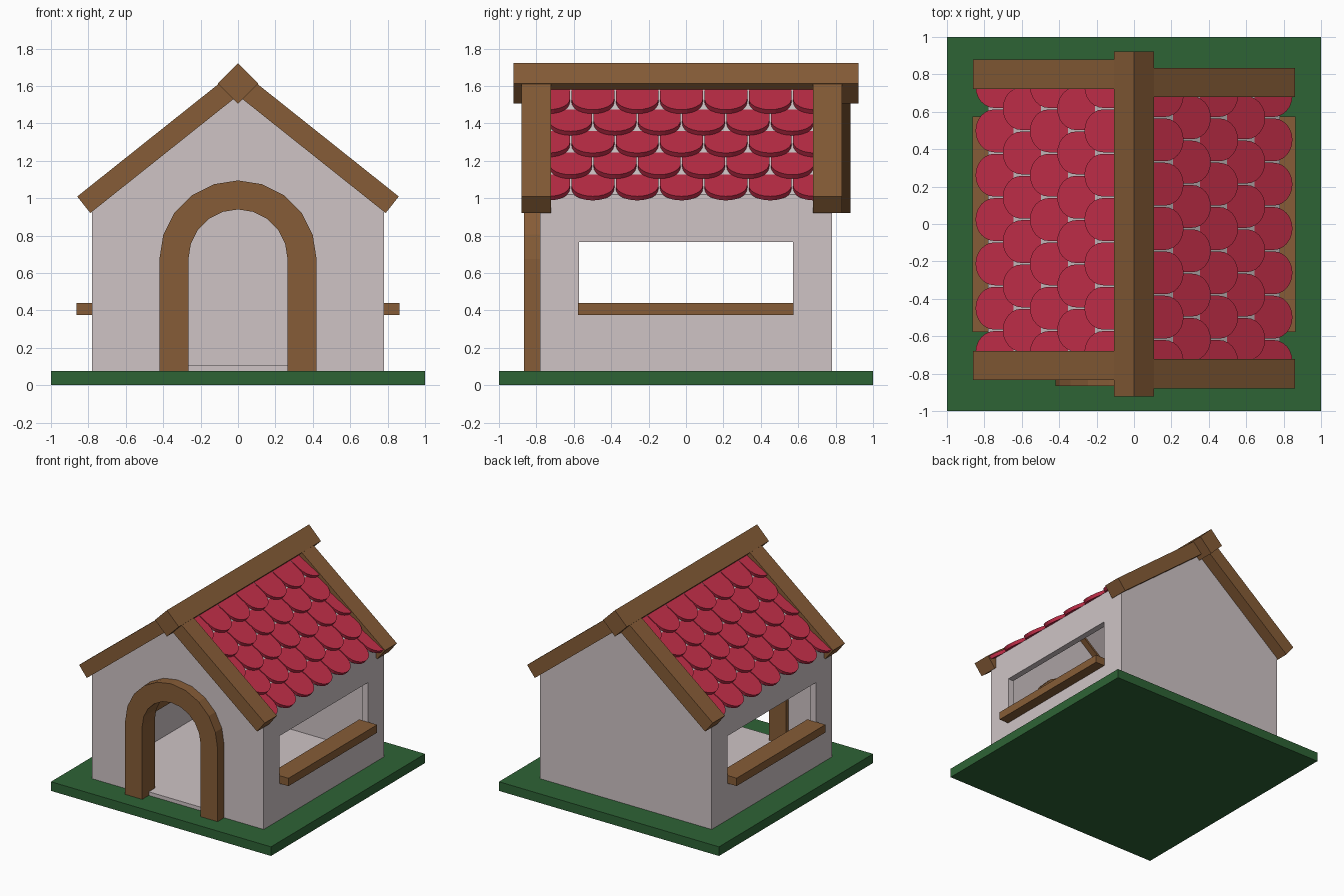
import bpy, bmesh, math
from mathutils import Vector

if "Cube" in bpy.data.objects:
    bpy.data.objects.remove(bpy.data.objects["Cube"])

def material(name, rgb):
    m = bpy.data.materials.new(name)
    m.diffuse_color = (*rgb, 1)
    m.use_nodes = True
    m.node_tree.nodes["Principled BSDF"].inputs["Base Color"].default_value = m.diffuse_color
    return m

GREEN = material("grass green", (0.027, 0.125, 0.036))
WALL = material("plaster grey", (0.62, 0.55, 0.56))
WOOD = material("wood brown", (0.24, 0.108, 0.038))
RED = material("tile red", (0.54, 0.027, 0.066))

def finish(name, bm, mat):
    bmesh.ops.recalc_face_normals(bm, faces=bm.faces)
    me = bpy.data.meshes.new(name)
    bm.to_mesh(me)
    bm.free()
    me.materials.append(mat)
    ob = bpy.data.objects.new(name, me)
    bpy.context.collection.objects.link(ob)
    return ob

def add_prism(bm, bottom, offset):
    """Extrude a closed loop of points by a vector."""
    a = [bm.verts.new(p) for p in bottom]
    b = [bm.verts.new(Vector(p) + Vector(offset)) for p in bottom]
    bm.faces.new(a)
    bm.faces.new(b)
    n = len(a)
    for i in range(n):
        j = (i + 1) % n
        bm.faces.new((a[i], a[j], b[j], b[i]))

def prism(name, xz, y0, y1, mat):
    bm = bmesh.new()
    add_prism(bm, [(x, y0, z) for x, z in xz], (0, y1 - y0, 0))
    return finish(name, bm, mat)

def box(name, x0, x1, y0, y1, z0, z1, mat):
    return prism(name, [(x0, z0), (x1, z0), (x1, z1), (x0, z1)], y0, y1, mat)

def gable(half, bottom, apex):
    eave = apex - half * SLOPE
    return [(-half, bottom), (half, bottom), (half, eave), (0, apex), (-half, eave)]

def arch(r, zc, bottom, seg=10):
    arc = [(r * math.cos(math.pi * i / seg), zc + r * math.sin(math.pi * i / seg))
           for i in range(seg + 1)]
    return [(r, bottom)] + arc + [(-r, bottom)]

SLOPE = 0.796
ANG = math.atan(SLOPE)
C, S = math.cos(ANG), math.sin(ANG)

def on_roof(d, y, n, side):
    """Distance down the slope, along the ridge, above the slope; side -1 turns it by 180 degrees."""
    return Vector((side * (d * C + n * S), side * y, 1.549 - d * S + n * C))

# base slab
box("base", -1, 1, -1, 1, 0, 0.075, GREEN)

# hollow walls with door and window openings
walls = prism("walls", gable(0.78, 0.07, 1.64), -0.78, 0.78, WALL)
cutters = [
    prism("cavity_cutter", gable(0.73, 0.105, 1.568), -0.73, 0.73, WALL),
    prism("door_cutter", arch(0.30, 0.675, 0.105), -0.9, -0.7, WALL),
    box("window_cutter", -0.9, 0.9, -0.572, 0.572, 0.40, 0.765, WALL),
]
bpy.context.view_layer.objects.active = walls
for c in cutters:
    c.hide_render = True
    mod = walls.modifiers.new(c.name, 'BOOLEAN')
    mod.operation = 'DIFFERENCE'
    mod.solver = 'EXACT'
    mod.object = c
    bpy.ops.object.modifier_apply(modifier=mod.name)
for c in cutters:
    bpy.data.objects.remove(c)

# door frame: band between two arches
bm = bmesh.new()
outer, inner = arch(0.42, 0.675, 0.07), arch(0.265, 0.675, 0.07)
rings = [[bm.verts.new((x, y, z)) for x, z in prof]
         for prof, y in ((outer, -0.865), (inner, -0.865), (inner, -0.70), (outer, -0.70))]
for k in range(4):
    p, q = rings[k], rings[(k + 1) % 4]
    for i in range(len(p) - 1):
        bm.faces.new((p[i], p[i + 1], q[i + 1], q[i]))
for e in (0, -1):
    bm.faces.new([r[e] for r in rings])
finish("door_frame", bm, WOOD)

# ridge beam
prism("ridge_beam", [(0, 1.722), (0.108, 1.614), (0, 1.506), (-0.108, 1.614)],
      -0.923, 0.923, WOOD)

PITCH, STEP = 0.237, 0.186
for side, label in ((1, "right"), (-1, "left")):
    # window sill
    x0, x1 = sorted((side * 0.70, side * 0.863))
    box(label + "_sill", x0, x1, -0.577, 0.575, 0.375, 0.44, WOOD)

    # sloping edge boards
    for end, y0, y1 in (("a", -0.88, -0.722), ("b", 0.68, 0.835)):
        bm = bmesh.new()
        loop = [on_roof(d, y0, n, side)
                for d, n in ((0, 0), (1.009, 0), (1.009, 0.113), (0, 0.113))]
        add_prism(bm, loop, (0, side * (y1 - y0), 0))
        finish(f"{label}_roof_board_{end}", bm, WOOD)

    # rounded tiles in five staggered, overlapping rows
    bm = bmesh.new()
    r, thick, tilt = PITCH / 2 - 0.004, 0.028, 0.15
    for row in range(5):
        tip = 0.9985 - STEP * row
        length = 0.31 if row < 4 else 0.25
        odd = row % 2
        for k in range(6 if odd else 7):
            yc = (-0.617 if odd else -0.735) + PITCH * k
            shape = [(length, -r)]
            shape += [(r - r * math.cos(t), r * math.sin(t))
                      for t in (math.pi * (i / 12 - 0.5) for i in range(13))]
            shape += [(length, r)]
            loop = [on_roof(tip - s, yc + y, 0.078 - tilt * s, side) for s, y in shape]
            up = on_roof(0, 0, thick, side) - on_roof(0, 0, 0, side)
            add_prism(bm, loop, up)
    finish(label + "_roof_tiles", bm, RED)
